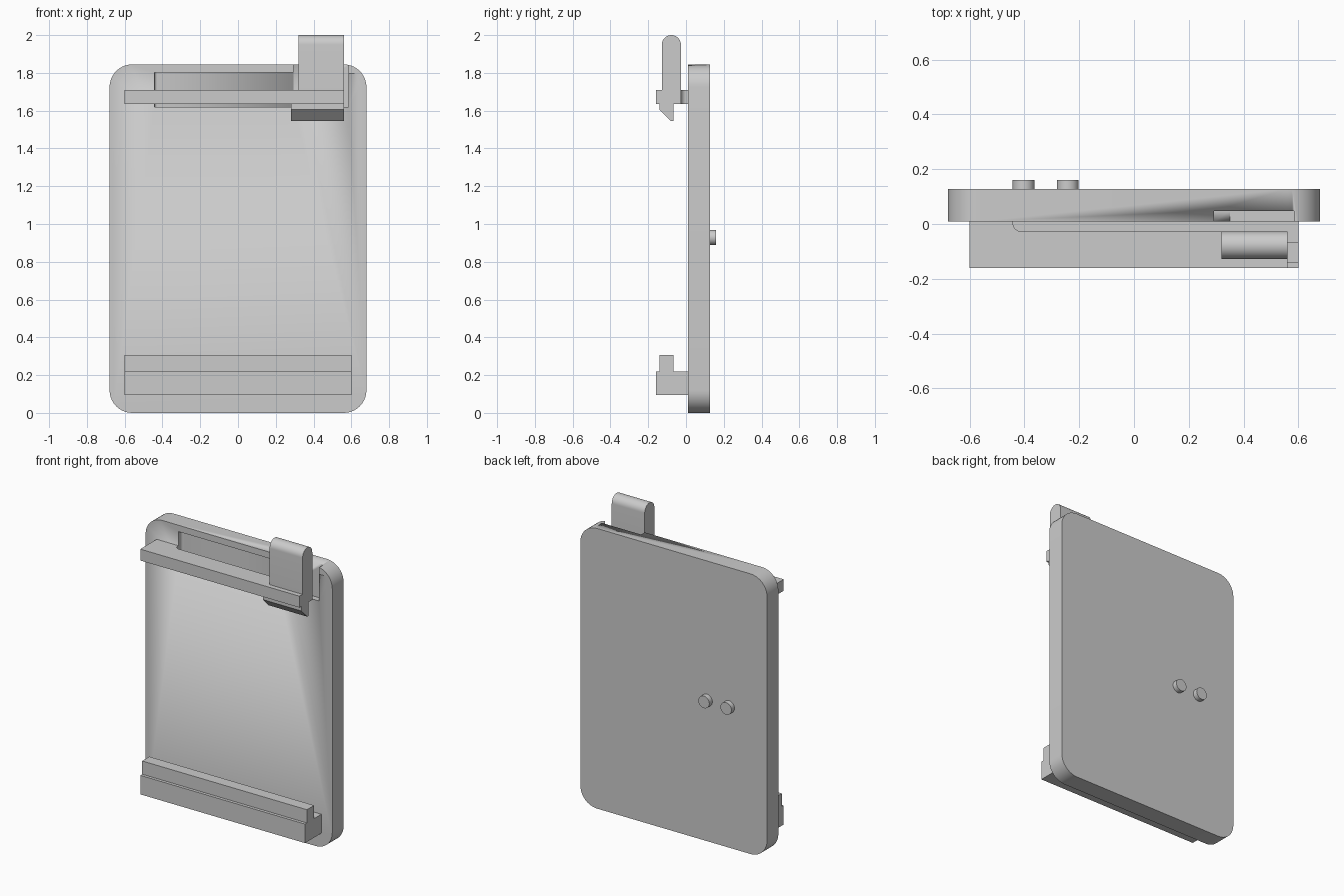
import bpy, bmesh, math
from mathutils import Vector

if "Cube" in bpy.data.objects:
    bpy.data.objects.remove(bpy.data.objects["Cube"])

grey = bpy.data.materials.new("light grey")
grey.diffuse_color = (0.6, 0.6, 0.6, 1)
grey.use_nodes = True
grey.node_tree.nodes["Principled BSDF"].inputs["Base Color"].default_value = grey.diffuse_color


def arc(cx, cy, r, a0, a1, n=10):
    """Points along a circular arc, angles in degrees."""
    angles = [math.radians(a0 + (a1 - a0) * i / n) for i in range(n + 1)]
    return [(cx + r * math.cos(a), cy + r * math.sin(a)) for a in angles]


def extrude(name, points, place, lo, hi):
    """Extrude a 2D outline from lo to hi; place maps (u, v, depth) to x, y, z."""
    bm = bmesh.new()
    face = bm.faces.new([bm.verts.new(place(u, v, lo)) for u, v in points])
    shift = Vector(place(0, 0, hi)) - Vector(place(0, 0, lo))
    moved = bmesh.ops.extrude_face_region(bm, geom=[face], use_keep_orig=True)["geom"]
    bmesh.ops.translate(bm, vec=shift, verts=[g for g in moved if isinstance(g, bmesh.types.BMVert)])
    bmesh.ops.recalc_face_normals(bm, faces=bm.faces)
    mesh = bpy.data.meshes.new(name)
    bm.to_mesh(mesh)
    bm.free()
    mesh.materials.append(grey)
    obj = bpy.data.objects.new(name, mesh)
    bpy.context.collection.objects.link(obj)
    bpy.ops.object.select_all(action="DESELECT")
    obj.select_set(True)
    bpy.context.view_layer.objects.active = obj
    bpy.ops.object.shade_smooth_by_angle(angle=math.radians(30))
    return obj


def along_x(u, v, d): return (d, u, v)   # outline in y, z
def along_y(u, v, d): return (u, d, v)   # outline in x, z
def along_z(u, v, d): return (u, v, d)   # outline in x, y


# Backing plate with rounded corners
W, H, R = 0.68, 1.845, 0.12
FRONT, BACK = 0.01, 0.128
outline = (arc(W - R, R, R, -90, 0) + arc(W - R, H - R, R, 0, 90)
           + arc(R - W, H - R, R, 90, 180) + arc(R - W, R, R, 180, 270))
plate = extrude("backing_plate", outline, along_y, FRONT, BACK)

# Shallow recess behind the spring arm: a long slot, then a bay open at the top
FLOOR = 0.048
slot = [(-0.442, -0.05), (0.35, -0.05), (0.35, FLOOR)] + arc(-0.427, FLOOR - 0.015, 0.015, 90, 180, 6)
slot_cutter = extrude("slot_cutter", slot, along_z, 1.62, 1.803)
bay = [(0.293, 1.62), (0.585, 1.62), (0.585, 1.95), (0.293, 1.95)]
bay_cutter = extrude("bay_cutter", bay, along_y, -0.05, FLOOR)
for cutter in (slot_cutter, bay_cutter):
    cut = plate.modifiers.new(cutter.name, "BOOLEAN")
    cut.operation, cut.solver, cut.object = "DIFFERENCE", "EXACT", cutter
    cutter.hide_render = True
    cutter.hide_set(True)

# Lower ledge with raised lip
ledge = [(-0.16, 0.095), (FRONT, 0.095), (FRONT, 0.22), (-0.065, 0.22),
         (-0.065, 0.307), (-0.14, 0.307), (-0.14, 0.22), (-0.16, 0.22)]
extrude("lower_ledge", ledge, along_x, -0.6, 0.6)

# Spring arm, fixed at the left end and held clear of the plate
arm = ([(-0.6, FRONT), (-0.6, -0.16), (0.56, -0.16), (0.56, -0.027)]
       + arc(-0.412, 0.003, 0.03, 270, 180, 8) + [(-0.442, FRONT)])
extrude("spring_arm", arm, along_z, 1.635, 1.71)

# Thumb tab with rounded top
tab = [(-0.128, 1.71), (-0.027, 1.71)] + arc(-0.0775, 1.9495, 0.0505, 0, 180, 20)
extrude("thumb_tab", tab, along_x, 0.32, 0.56)

# Bevelled catch under the arm
catch = [(-0.14, 1.635), (-0.14, 1.605), (-0.08, 1.545), (-0.065, 1.545), (-0.065, 1.635)]
extrude("catch_hook", catch, along_x, 0.28, 0.56)

# Locating pins on the back
for i, x in enumerate((-0.403, -0.242)):
    extrude(f"back_pin_{i + 1}", arc(x, 0.928, 0.04, 0, 348.75, 31), along_y, BACK, 0.16)
